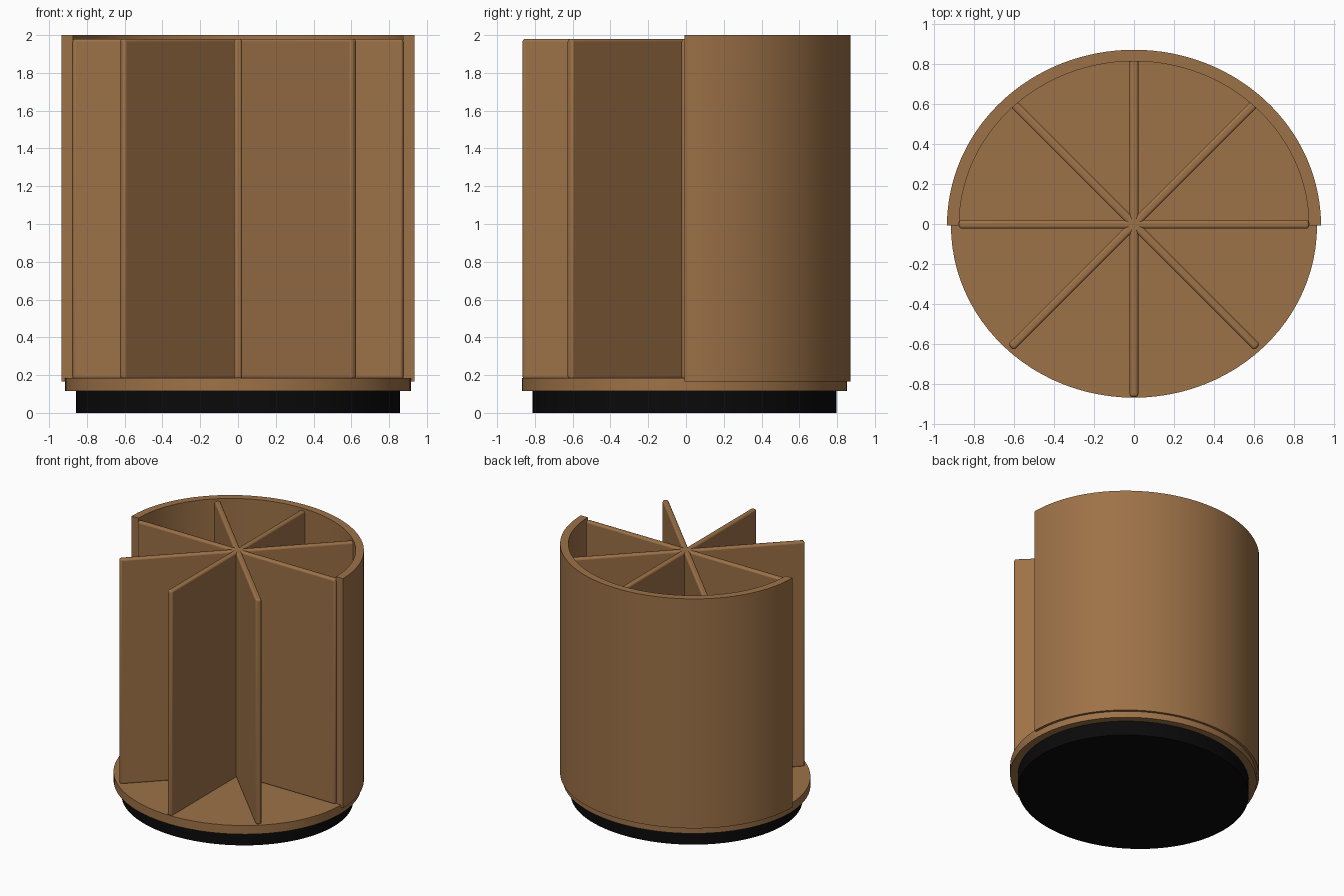
import bpy
import bmesh
import math

cube = bpy.data.objects.get("Cube")
if cube:
    bpy.data.objects.remove(cube, do_unlink=True)

SQUASH = 0.94       # depth of the oval plan relative to its width
CENTRE_Y = -0.008


def make_material(name, rgb, roughness):
    mat = bpy.data.materials.new(name)
    mat.use_nodes = True
    mat.diffuse_color = (*rgb, 1)
    bsdf = mat.node_tree.nodes["Principled BSDF"]
    bsdf.inputs["Base Color"].default_value = (*rgb, 1)
    bsdf.inputs["Roughness"].default_value = roughness
    return mat


brown = make_material("warm_brown", (0.34, 0.168, 0.064), 0.6)
black = make_material("matt_black", (0.003, 0.003, 0.003), 0.6)


def finish(obj, name, mat):
    obj.name = obj.data.name = name
    obj.data.materials.append(mat)
    bpy.ops.object.select_all(action='DESELECT')
    obj.select_set(True)
    bpy.context.view_layer.objects.active = obj
    bpy.ops.object.shade_smooth_by_angle(angle=math.radians(35))


def oval_disc(name, radius, bottom, top, mat):
    bpy.ops.mesh.primitive_cylinder_add(
        vertices=96, radius=radius, depth=top - bottom,
        location=(0, CENTRE_Y, (bottom + top) / 2))
    obj = bpy.context.object
    obj.scale.y = SQUASH
    bpy.ops.object.transform_apply(location=False, rotation=False, scale=True)
    finish(obj, name, mat)


def half_shell(name, inner, outer, bottom, top, mat, steps=64):
    # Sweep a rectangular wall section through half a turn
    bm = bmesh.new()
    section = [(inner, bottom), (outer, bottom), (outer, top), (inner, top)]
    rings = []
    for i in range(steps + 1):
        a = math.pi * i / steps
        rings.append([bm.verts.new((r * math.cos(a), r * math.sin(a) * SQUASH, z))
                      for r, z in section])
    for a, b in zip(rings, rings[1:]):
        for j in range(4):
            k = (j + 1) % 4
            bm.faces.new((a[j], a[k], b[k], b[j]))
    bm.faces.new(rings[0])
    bm.faces.new(rings[-1])
    bmesh.ops.recalc_face_normals(bm, faces=bm.faces)
    mesh = bpy.data.meshes.new(name)
    bm.to_mesh(mesh)
    bm.free()
    obj = bpy.data.objects.new(name, mesh)
    obj.location.y = CENTRE_Y
    bpy.context.collection.objects.link(obj)
    finish(obj, name, mat)


def divider(name, angle, half_length, bottom, top, mat):
    # Thin upright board with rounded edges, crossing the centre
    bpy.ops.mesh.primitive_cube_add(
        size=1, location=(0, -0.002, (bottom + top) / 2),
        rotation=(0, 0, angle))
    obj = bpy.context.object
    obj.scale = (2 * half_length, 0.043, top - bottom)
    bpy.ops.object.transform_apply(location=False, rotation=False, scale=True)
    bevel = obj.modifiers.new("rounded_edges", 'BEVEL')
    bevel.width = 0.014
    bevel.segments = 3
    finish(obj, name, mat)


# Turntable foot and tray
oval_disc("foot", 0.857, 0, 0.115, black)
oval_disc("tray", 0.915, 0.115, 0.185, brown)

# Curved wall around the back half
half_shell("back_wall", 0.874, 0.935, 0.165, 2.0, brown)

# Four boards crossing to make eight compartments
for i, (label, reach) in enumerate([("side", 0.875), ("diagonal_a", 0.87),
                                    ("middle", 0.863), ("diagonal_b", 0.87)]):
    divider(label + "_divider", i * math.pi / 4, reach, 0.18, 1.98, brown)
